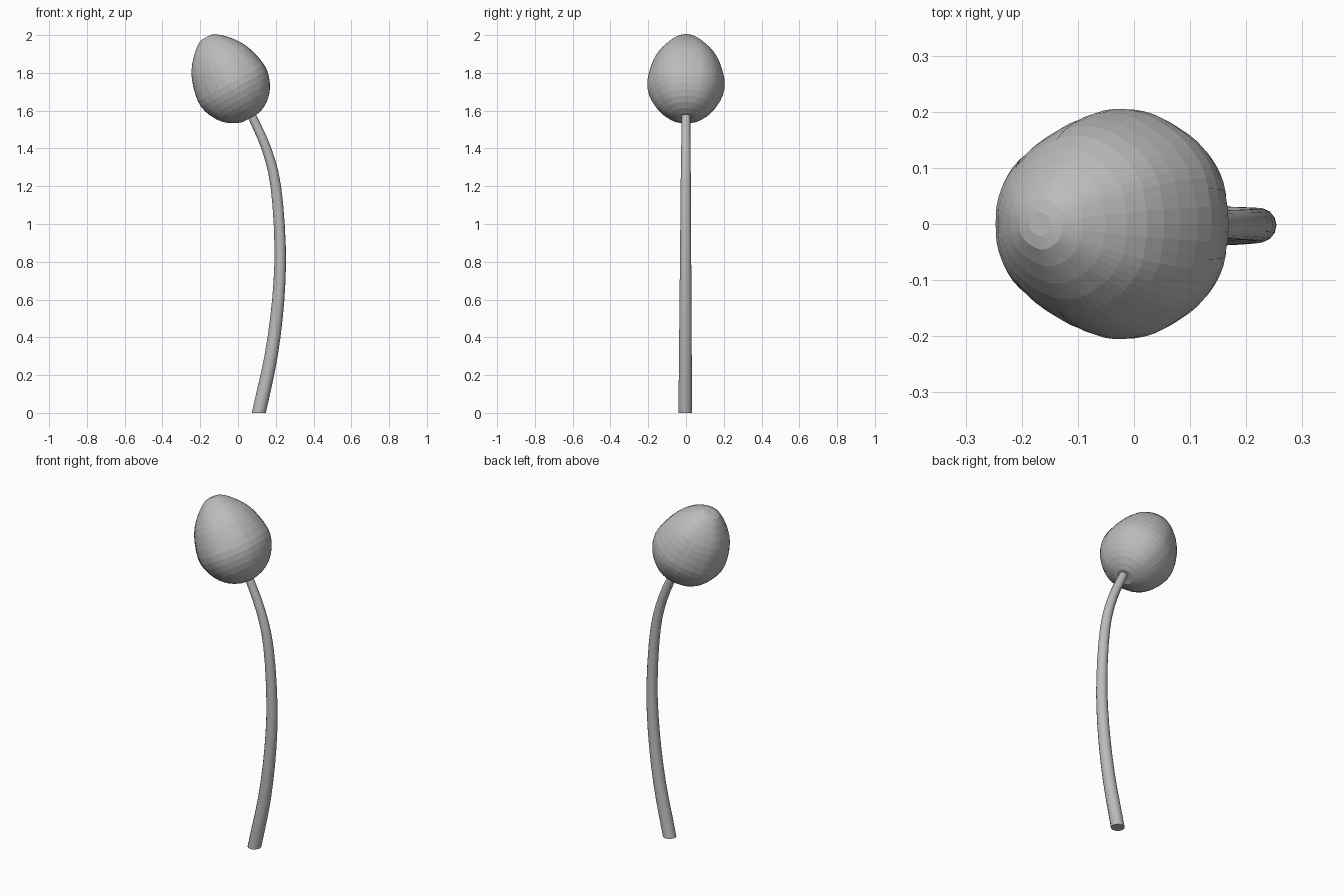
import bpy, math
from mathutils import Vector, Matrix
from mathutils.geometry import interpolate_bezier

cube = bpy.data.objects.get("Cube")
if cube:
    bpy.data.objects.remove(cube)

grey = bpy.data.materials.new("plain grey")
grey.use_nodes = True
grey.diffuse_color = (0.5, 0.5, 0.5, 1)
grey.node_tree.nodes["Principled BSDF"].inputs["Base Color"].default_value = (0.5, 0.5, 0.5, 1)


def add_mesh(name, verts, faces, smooth):
    mesh = bpy.data.meshes.new(name)
    mesh.from_pydata(verts, [], faces)
    mesh.materials.append(grey)
    obj = bpy.data.objects.new(name, mesh)
    bpy.context.collection.objects.link(obj)
    if smooth:
        bpy.ops.object.select_all(action='DESELECT')
        obj.select_set(True)
        bpy.context.view_layer.objects.active = obj
        bpy.ops.object.shade_smooth_by_angle(angle=math.radians(40))
    return obj


def smooth_path(points, steps):
    """Catmull-Rom style path through the points."""
    pts = [Vector(p) for p in points]
    ext = [2 * pts[0] - pts[1]] + pts + [2 * pts[-1] - pts[-2]]
    path = []
    for a, b, c, d in zip(ext, ext[1:], ext[2:], ext[3:]):
        path += interpolate_bezier(b, b + (c - a) / 6, c - (d - b) / 6, c, steps + 1)[:-1]
    return path + [pts[-1]]


# Stem: tapering tube swept along a bow, with a level cut at the foot
SIDES = 14
path = smooth_path([(0.11, 0, 0), (0.175, 0, 0.3), (0.213, 0, 0.6), (0.223, 0, 0.88),
                    (0.2, 0, 1.2), (0.15, 0, 1.4), (0.07, 0, 1.58)], 3)
verts, faces = [], []
last = len(path) - 1
for i, p in enumerate(path):
    tangent = path[min(i + 1, last)] - path[max(i - 1, 0)]
    across = Vector((tangent.z, 0, -tangent.x)).normalized() if i else Vector((1, 0, 0))
    radius = 0.037 - 0.014 * i / last
    y_shift = -0.004 * (1 - i / last)
    for k in range(SIDES):
        a = math.tau * k / SIDES
        verts.append(p + across * radius * math.cos(a)
                     + Vector((0, radius * math.sin(a) + y_shift, 0)))
for i in range(last):
    for k in range(SIDES):
        n = (k + 1) % SIDES
        faces.append((i * SIDES + k, i * SIDES + n, (i + 1) * SIDES + n, (i + 1) * SIDES + k))
faces.append(tuple(reversed(range(SIDES))))
faces.append(tuple(range(last * SIDES, (last + 1) * SIDES)))
add_mesh("stem", verts, faces, True)

# Bud: overlapping petals around a tilted axis, profile is (radius, height)
profile = smooth_path([(0.0, 0, 0.012), (0.05, 0, 0.004), (0.117, 0, 0.035), (0.165, 0, 0.085),
                       (0.196, 0, 0.15), (0.204, 0, 0.215), (0.186, 0, 0.3), (0.157, 0, 0.37),
                       (0.106, 0, 0.435), (0.045, 0, 0.485), (0.0, 0, 0.49)], 2)
place = Matrix.Translation((0.07, 0, 1.56)) @ Matrix.Rotation(math.radians(-29), 4, 'Y')


def petal(name, centre, half_width, scale, tuck):
    cols = 14
    verts, faces = [], []
    for p in profile:
        for c in range(cols + 1):
            s = 2 * c / cols - 1
            a = math.radians(centre + half_width * s)
            # edges tuck inward, and a shallow fold runs along the middle
            fold = 0.012 * math.exp(-(s * 5) ** 2)
            r = p.x * (scale - tuck * abs(s) ** 5 - fold)
            verts.append(place @ Vector((r * math.cos(a), r * math.sin(a), p.z)))
    for i in range(len(profile) - 1):
        for c in range(cols):
            a = i * (cols + 1) + c
            faces.append((a, a + 1, a + cols + 2, a + cols + 1))
    add_mesh(name, verts, faces, False)


for n in range(3):
    petal(f"inner_petal_{n + 1}", 120 * n, 62, 0.98, 0.02)
    petal(f"outer_petal_{n + 1}", 60 + 120 * n, 42, 1.01, 0.025)
